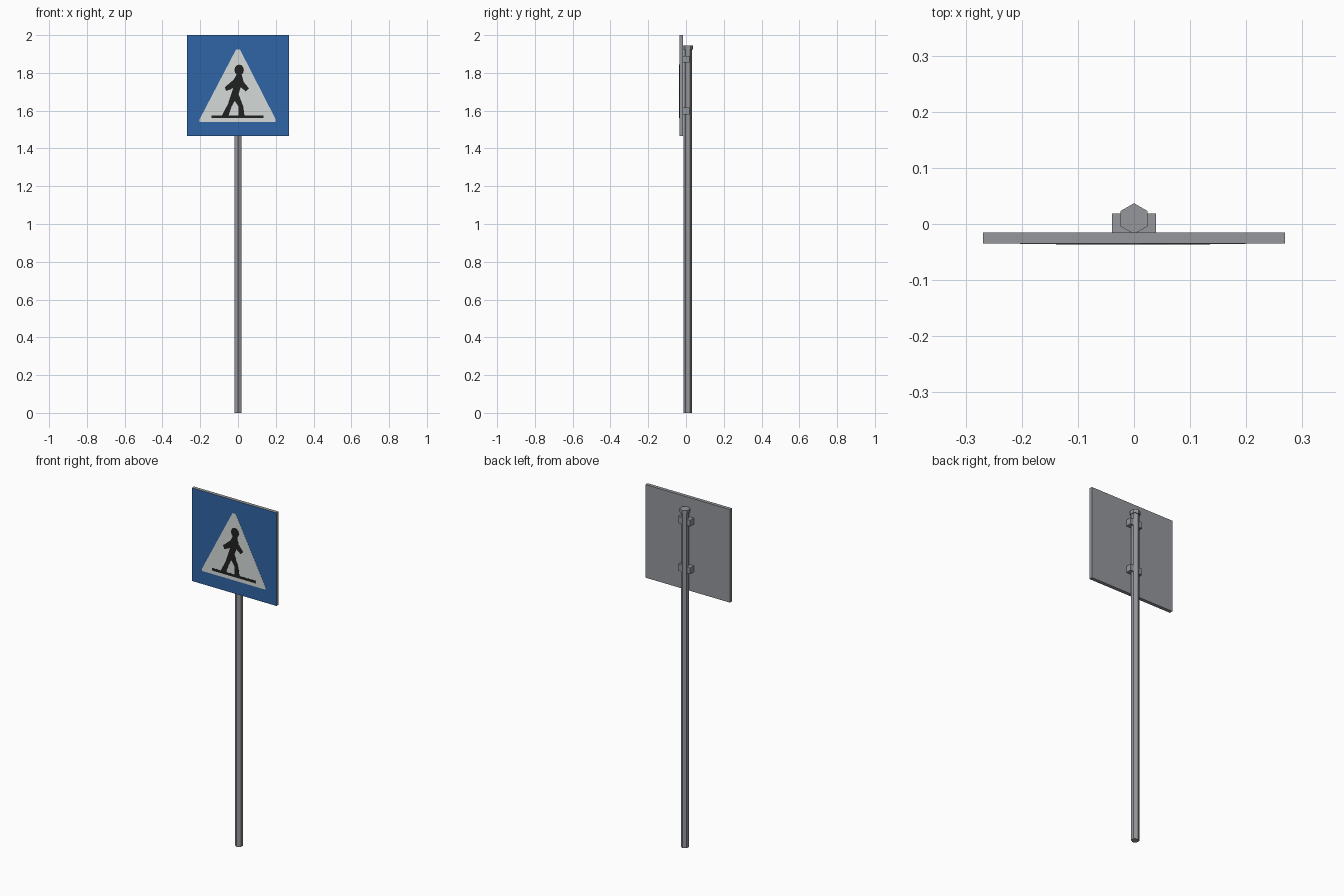
import bpy, bmesh, math
from mathutils import Matrix

if "Cube" in bpy.data.objects:
    bpy.data.objects.remove(bpy.data.objects["Cube"])


def material(name, rgb):
    m = bpy.data.materials.new(name)
    m.diffuse_color = (*rgb, 1)
    m.use_nodes = True
    m.node_tree.nodes["Principled BSDF"].inputs["Base Color"].default_value = m.diffuse_color
    return m


grey = material("galvanised grey", (0.30, 0.31, 0.33))
blue = material("sign blue", (0.028, 0.13, 0.38))
white = material("sign white", (0.66, 0.71, 0.69))
black = material("figure black", (0.015, 0.015, 0.015))


def finish(bm, name, mats):
    bmesh.ops.recalc_face_normals(bm, faces=bm.faces)
    me = bpy.data.meshes.new(name)
    bm.to_mesh(me)
    bm.free()
    ob = bpy.data.objects.new(name, me)
    bpy.context.collection.objects.link(ob)
    for m in mats:
        me.materials.append(m)
    return ob


def box(name, x0, x1, y0, y1, z0, z1, mats):
    bm = bmesh.new()
    mat = Matrix.Translation(((x0 + x1) / 2, (y0 + y1) / 2, (z0 + z1) / 2))
    mat = mat @ Matrix.Diagonal((x1 - x0, y1 - y0, z1 - z0, 1))
    bmesh.ops.create_cube(bm, size=1, matrix=mat)
    return finish(bm, name, mats)


def hex_post(name, radius, z0, z1):
    # Six-sided post with corners pointing forward and back
    bm = bmesh.new()
    mat = Matrix.Translation((0, 0.0095, (z0 + z1) / 2)) @ Matrix.Rotation(math.pi / 2, 4, 'Z')
    bmesh.ops.create_cone(bm, cap_ends=True, segments=6, radius1=radius,
                          radius2=radius, depth=z1 - z0, matrix=mat)
    for v in bm.verts:  # corner on the y axis
        x, y = v.co.x, v.co.y - 0.0095
        a = round((math.atan2(y, x) - math.pi / 2) / (math.pi / 3)) * math.pi / 3 + math.pi / 2
        v.co.x, v.co.y = radius * math.cos(a), 0.0095 + radius * math.sin(a)
    return finish(bm, name, [grey])


def plate(name, points, y_front, y_back, mat):
    # Thin plate from an outline in the x-z plane
    bm = bmesh.new()
    face = bm.faces.new([bm.verts.new((x, y_back, z)) for x, z in points])
    ext = bmesh.ops.extrude_face_region(bm, geom=[face], use_keep_orig=True)
    for g in ext["geom"]:
        if isinstance(g, bmesh.types.BMVert):
            g.co.y = y_front
    return finish(bm, name, [mat])


# Pole and its cap
hex_post("pole", 0.0218, 0, 1.925)
hex_post("pole_cap", 0.0275, 1.923, 1.944)

# Brackets joining the pole to the panel
for label, z in (("lower", 1.598), ("upper", 1.872)):
    box(label + "_bracket", -0.039, 0.039, -0.016, 0.0185, z - 0.018, z + 0.018, [grey])

# Panel with a blue front face
panel = box("sign_panel", -0.269, 0.269, -0.035, -0.015, 1.465, 2.0, [grey, blue])
for p in panel.data.polygons:
    if p.normal.y < -0.5:
        p.material_index = 1

# White triangle with clipped corners
plate("white_triangle", [(-0.203, 1.54), (0.199, 1.54), (0.199, 1.555), (0.010, 1.925),
                         (-0.010, 1.925), (-0.203, 1.555)], -0.0357, -0.0345, white)

# Walking figure: head, body with limbs, ground line
head = [(0.006 + 0.025 * math.cos(i * math.pi / 6), 1.815 + 0.029 * math.sin(i * math.pi / 6))
        for i in range(12)]
body = [(-0.009, 1.79), (-0.022, 1.765), (-0.070, 1.724), (-0.063, 1.705), (-0.040, 1.712),
        (-0.024, 1.722), (-0.036, 1.688), (-0.052, 1.638), (-0.085, 1.574), (-0.050, 1.574),
        (-0.035, 1.620), (-0.017, 1.652), (0.003, 1.622), (0.003, 1.574), (0.034, 1.574),
        (0.028, 1.622), (0.003, 1.688), (0.014, 1.724), (0.042, 1.702), (0.058, 1.718),
        (0.030, 1.752), (0.020, 1.79)]
ground = [(-0.139, 1.560), (0.135, 1.560), (0.135, 1.575), (-0.139, 1.575)]
for name, pts in (("figure_head", head), ("figure_body", body), ("crossing_line", ground)):
    plate(name, pts, -0.0364, -0.0352, black)
